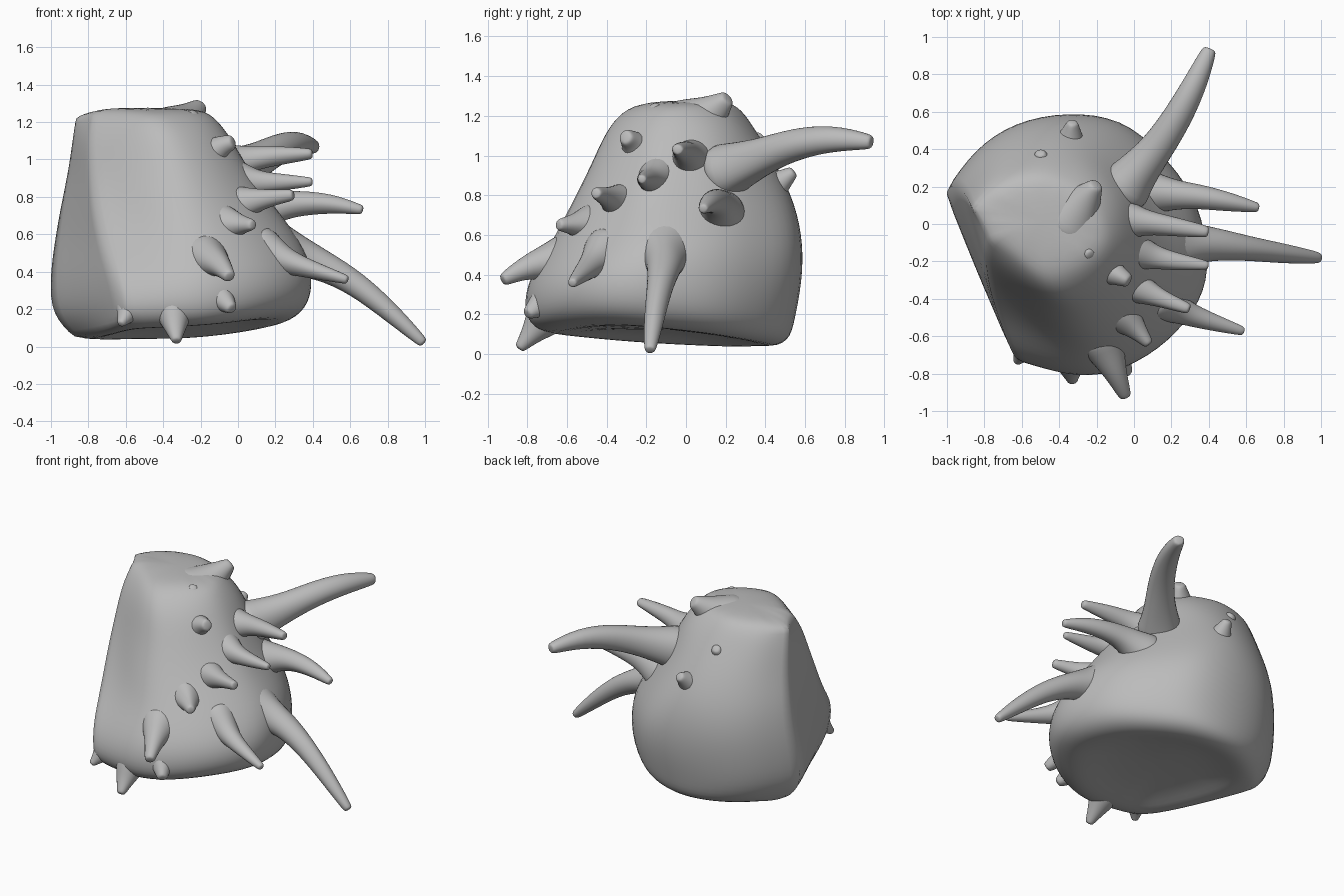
import bpy, bmesh, math, random
from mathutils import Vector

random.seed(4)
default = bpy.data.objects.get("Cube")
if default:
    bpy.data.objects.remove(default, do_unlink=True)

# One plain stone grey for everything
GREY = (0.5, 0.5, 0.5, 1)
stone = bpy.data.materials.new("stone grey")
stone.diffuse_color = GREY
stone.use_nodes = True
stone.node_tree.nodes["Principled BSDF"].inputs["Base Color"].default_value = GREY


def finish(name, bm, subdiv):
    bmesh.ops.recalc_face_normals(bm, faces=bm.faces)
    mesh = bpy.data.meshes.new(name)
    bm.to_mesh(mesh)
    bm.free()
    mesh.materials.append(stone)
    obj = bpy.data.objects.new(name, mesh)
    bpy.context.collection.objects.link(obj)
    mod = obj.modifiers.new("Rounding", "SUBSURF")
    mod.levels = mod.render_levels = subdiv
    for poly in mesh.polygons:
        poly.use_smooth = True
    return obj


def loft(bm, rings):
    """Skin a list of equal rings and close both ends."""
    loops = [[bm.verts.new(p) for p in ring] for ring in rings]
    for low, high in zip(loops, loops[1:]):
        for i in range(len(low)):
            j = (i + 1) % len(low)
            bm.faces.new((low[i], low[j], high[j], high[i]))
    bm.faces.new(loops[0])
    bm.faces.new(loops[-1])
    return loops


# Round part of the body outline inside a unit box
OUTLINE = [(0, .7), (.1, .85), (.26, .96), (.47, 1), (.67, .97), (.82, .86),
           (.95, .7), (1, .5), (.99, .33), (.88, .17), (.73, .06), (.54, 0)]
# Height, x and y limits of the outline there, and the corner of the flat cut
LEVELS = [(.1, -.62, .0, -.45, .25, -.5, -.42), (.02, -.78, .2, -.68, .42, -.58, -.6),
          (.05, -.88, .33, -.8, .53, -.62, -.7), (.17, -1, .4, -.84, .57, -.62, -.75),
          (.36, -1.01, .41, -.82, .6, -.66, -.68), (.55, -.99, .35, -.72, .6, -.72, -.5),
          (.75, -.95, .2, -.61, .56, -.77, -.36), (.95, -.9, .06, -.51, .47, -.8, -.25),
          (1.12, -.88, -.03, -.43, .37, -.8, -.17), (1.23, -.86, -.13, -.34, .28, -.78, -.1),
          (1.275, -.77, -.22, -.22, .2, -.72, -.06)]


def body_ring(level):
    z, x0, x1, y0, y1, cx, cy = level
    flat = [Vector((x0 + u * (x1 - x0), y0 + v * (y1 - y0))) for u, v in OUTLINE]
    corner = Vector((cx, cy))
    flat += [corner.lerp(flat[-1], .35), corner, corner.lerp(flat[0], .5)]
    ring = []
    for x, y in flat:
        # The underside rises towards the front and the horned side
        lift = max(0, x + .3) * .15 + max(0, .1 - y) * .09
        wobble = random.uniform(-.01, .01)
        ring.append((x + wobble, y + wobble, z + lift * max(0, 1 - z * 2) + wobble))
    return ring


bm = bmesh.new()
loops = loft(bm, [body_ring(level) for level in LEVELS])
crease = bm.edges.layers.float.new("crease_edge")
for low, high in zip(loops[2:], loops[3:]):
    for corner in (0, 13):
        bm.edges.get((low[corner], high[corner]))[crease] = .6
# Sharper rims at the top and bottom of the flat cut
for rim in (loops[-2], loops[2]):
    for i in (-2, -1, 0):
        bm.edges.get((rim[i], rim[i + 1]))[crease] = .5
finish("body", bm, 2)


def horn(name, path, radii, sides=8):
    """Tapered horn along a path, with its foot sunk into the body."""
    points = [Vector(p) for p in path]
    foot = points[0] - (points[1] - points[0]).normalized() * .1
    points.insert(0, foot)
    radii = [radii[0] * 1.3] + list(radii)
    rings = []
    for i, p in enumerate(points):
        along = points[min(i + 1, len(points) - 1)] - points[max(i - 1, 0)]
        turn = along.to_track_quat("Z", "Y")
        ring = []
        for k in range(sides):
            a = math.tau * k / sides
            r = radii[i] * random.uniform(.92, 1.1)
            ring.append(p + turn @ Vector((r * math.cos(a), r * math.sin(a), 0)))
        rings.append(ring)
    # Blunt tip
    end = (points[-1] - points[-2]).normalized() * .02
    rings.append([points[-1] + end + (q - points[-1]) * .75 for q in rings[-1]])
    bm = bmesh.new()
    loft(bm, rings)
    finish(name, bm, 2)


# Large horns
horn("back_horn", [(-.02, .23, .93), (.1, .38, .99), (.21, .53, 1.05), (.32, .73, 1.09),
                   (.4, .92, 1.07)], [.14, .1, .09, .075, .045])
horn("lower_side_horn", [(.2, -.11, .52), (.32, -.11, .48), (.45, -.11, .44), (.63, -.13, .34),
                         (.82, -.16, .18), (.98, -.18, .03)], [.17, .12, .09, .07, .055, .035])
horn("middle_side_horn", [(.1, .17, .71), (.22, .16, .75), (.34, .15, .765), (.5, .12, .765),
                          (.65, .09, .735)], [.13, .085, .07, .055, .03])
horn("front_side_horn", [(.16, -.42, .5), (.25, -.47, .46), (.37, -.51, .42), (.57, -.57, .36)],
     [.12, .075, .055, .03])

# Row of shorter horns
horn("upper_horn", [(-.06, .02, .97), (.05, .01, 1.0), (.18, -.01, 1.02), (.38, -.04, 1.03)],
     [.13, .075, .06, .035])
horn("shoulder_horn", [(.01, -.15, .89), (.11, -.18, .88), (.22, -.2, .88), (.38, -.22, .88)],
     [.11, .065, .05, .028])
horn("cheek_horn", [(.0, -.33, .76), (.12, -.39, .79), (.28, -.45, .81)], [.11, .055, .035])
horn("brow_horn", [(-.18, -.22, 1.0), (-.1, -.27, 1.07), (-.04, -.3, 1.09)], [.12, .065, .045])
horn("nose_horn", [(-.07, -.48, .65), (.01, -.56, .65), (.07, -.63, .65)], [.12, .06, .035])
horn("chin_horn", [(-.16, -.66, .47), (-.1, -.8, .44), (-.05, -.91, .38)], [.12, .065, .04])

# Small spikes and lumps on the body
SPIKES = {"front_foot_spike": [(-.34, -.72, .17), (-.33, -.83, .04), .11],
          "corner_foot_spike": [(-.58, -.66, .2), (-.62, -.73, .13), .09],
          "jaw_spike": [(-.14, -.66, .3), (-.04, -.79, .21), .13],
          "crown_spike": [(-.31, .06, 1.16), (-.21, .2, 1.28), .17],
          "crown_lump": [(-.3, -.1, 1.13), (-.24, -.16, 1.24), .12],
          "back_upper_lump": [(-.48, .28, 1.0), (-.5, .37, 1.09), .12],
          "back_lower_lump": [(-.35, .4, .81), (-.33, .53, .91), .12],
          "top_corner_spike": [(-.76, .08, 1.1), (-.81, .07, 1.22), .1]}
for name, (start, tip, radius) in SPIKES.items():
    middle = (Vector(start) + Vector(tip)) / 2
    horn(name, [start, middle, tip], [radius, radius * .6, radius * .3])
